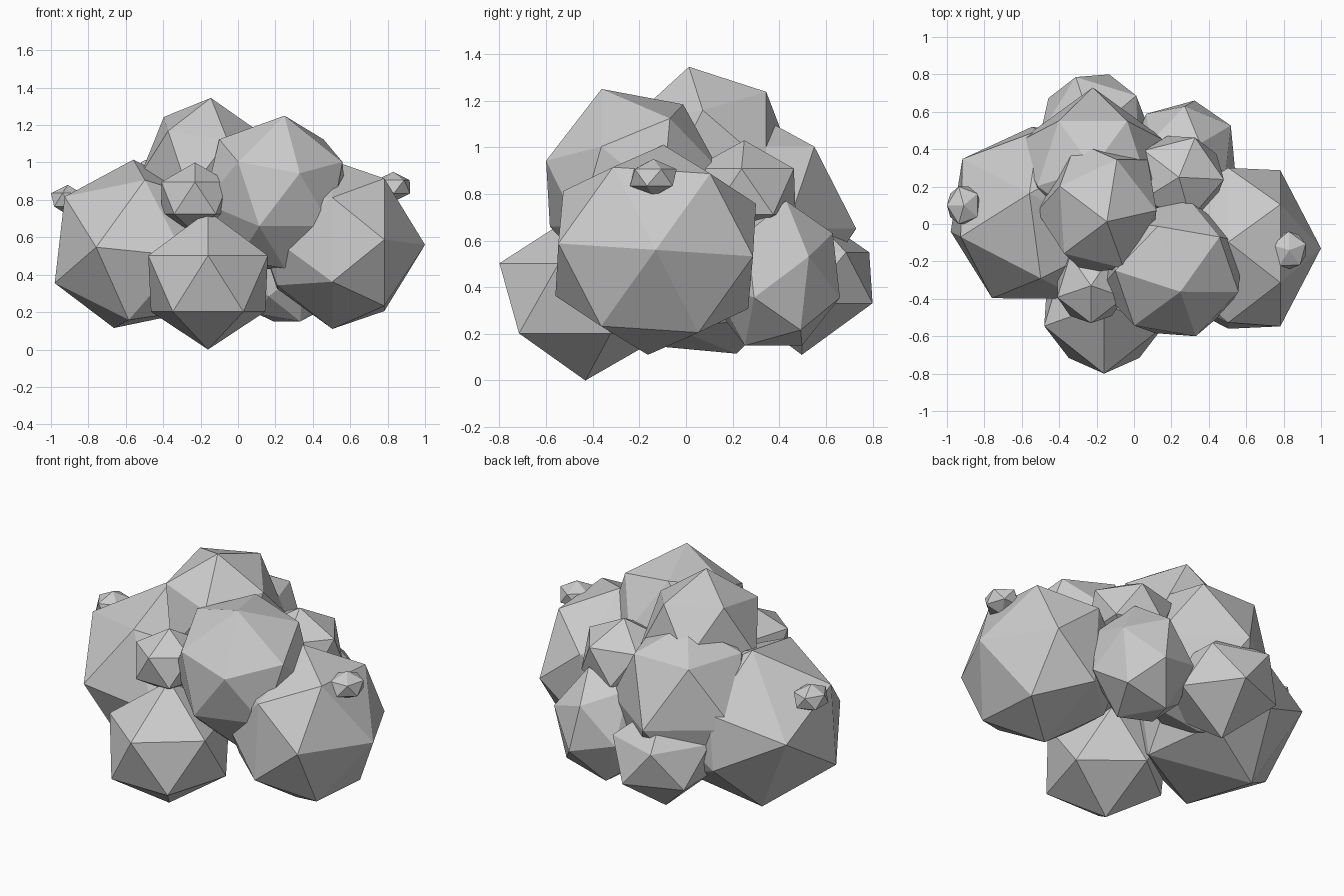
import bpy
import bmesh
from math import sin, cos, radians
from mathutils import Vector

cube = bpy.data.objects.get("Cube")
if cube:
    bpy.data.objects.remove(cube, do_unlink=True)

# One flat light grey for the whole cloud
grey = bpy.data.materials.new("light_grey")
grey.use_nodes = True
colour = (0.6, 0.6, 0.6, 1)
grey.diffuse_color = colour
for node in grey.node_tree.nodes:
    if node.type == 'BSDF_PRINCIPLED':
        node.inputs["Base Color"].default_value = colour

UP = Vector((0, 0, 1))
ICOSAHEDRON = (63.4, 116.6)
COARSE_BALL = (55, 100, 145)


def fit(points, half):
    """Stretch a ball's points to fill a box of the given half sizes."""
    for axis in range(3):
        values = [p[axis] for p in points]
        low, high = min(values), max(values)
        for p in points:
            p[axis] = ((p[axis] - low) / (high - low) * 2 - 1) * half[axis]


def puff(name, centre, half, pole=UP, sides=5, spin=0, rings=ICOSAHEDRON):
    """Faceted ball: two poles joined by staggered rings of corners."""
    pole = Vector(pole).normalized()
    side_up = Vector((0, 1, 0)) if pole == UP else (UP - pole * pole.z).normalized()
    across = side_up.cross(pole)

    points = [pole.copy(), -pole]
    for row, polar in enumerate(rings):
        for i in range(sides):
            turn = radians(spin + (i + row / 2) * 360 / sides)
            rim = across * cos(turn) + side_up * sin(turn)
            points.append(pole * cos(radians(polar)) + rim * sin(radians(polar)))
    fit(points, half)

    # Skin the corners
    bm = bmesh.new()
    for p in points:
        bm.verts.new(p)
    bmesh.ops.convex_hull(bm, input=bm.verts[:])
    bmesh.ops.recalc_face_normals(bm, faces=bm.faces[:])
    mesh = bpy.data.meshes.new(name)
    bm.to_mesh(mesh)
    bm.free()
    mesh.materials.append(grey)
    ob = bpy.data.objects.new(name, mesh)
    ob.location = centre
    bpy.context.collection.objects.link(ob)


# Large side lobes
puff("left_lobe", (0.565, -0.13, 0.56), (0.435, 0.43, 0.45),
     pole=(1, 0, 0), sides=6, spin=-4, rings=(60, 98, 145))
puff("right_lobe", (-0.52, 0.06, 0.565), (0.46, 0.46, 0.45),
     pole=(-0.47, -0.88, 0), spin=-7, rings=COARSE_BALL)

# Front, top and upper front lobes
puff("front_lobe", (-0.16, -0.44, 0.37), (0.32, 0.36, 0.37),
     spin=-90, rings=(69, 117))
puff("top_lobe", (-0.2, 0.09, 0.97), (0.32, 0.35, 0.375),
     pole=(0.1, -0.2, 1), spin=50, rings=COARSE_BALL)
puff("upper_front_lobe", (0.2, -0.23, 0.84), (0.38, 0.37, 0.41),
     pole=(0.1, -0.3, 0.9), sides=6, spin=-90, rings=(57, 98, 140))

# Back lobes
puff("back_lobe", (-0.22, 0.34, 0.69), (0.41, 0.39, 0.45),
     spin=54, rings=(46, 95, 140))
puff("lower_back_lobe", (-0.21, 0.5, 0.43), (0.29, 0.3, 0.32),
     spin=110, rings=(68, 108))
puff("back_left_lobe", (0.26, 0.38, 0.46), (0.28, 0.28, 0.31),
     pole=(0.85, 0.5, 0.25), sides=6, spin=90, rings=(57, 105, 145))

# Small lumps
puff("shoulder_lump", (0.24, 0.25, 0.81), (0.24, 0.22, 0.22), spin=-3)
puff("front_lump", (-0.23, -0.33, 0.81), (0.18, 0.2, 0.19), spin=-90)
puff("left_lump", (0.83, -0.14, 0.87), (0.09, 0.1, 0.08), spin=20)
puff("right_lump", (-0.91, 0.1, 0.8), (0.09, 0.1, 0.08), spin=36)
